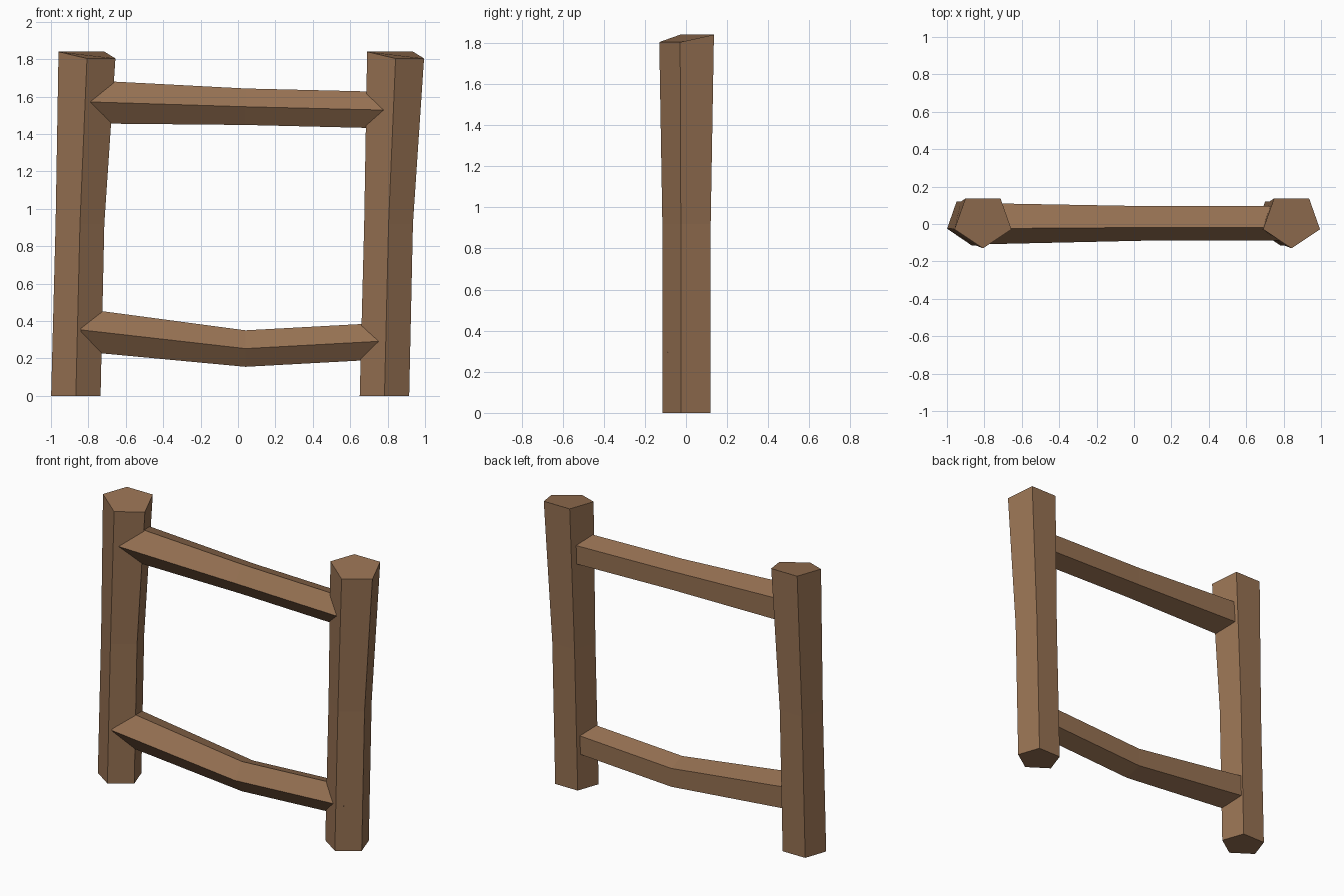
import bpy, bmesh, math

cube = bpy.data.objects.get("Cube")
if cube:
    bpy.data.objects.remove(cube, do_unlink=True)

# Single wood colour
COLOUR = (0.305, 0.165, 0.085, 1.0)
wood = bpy.data.materials.new("brown wood")
wood.use_nodes = True
wood.diffuse_color = COLOUR
bsdf = wood.node_tree.nodes["Principled BSDF"]
bsdf.inputs["Base Color"].default_value = COLOUR
bsdf.inputs["Roughness"].default_value = 0.9

# Pentagon with one corner pointing to the front, counter-clockwise from there
PENTAGON = [(math.cos(a), math.sin(a))
            for a in (math.radians(-90 + 72 * i) for i in range(5))]


def loft(name, rings):
    """Skin a list of five-point rings into a closed, flat-shaded beam."""
    bm = bmesh.new()
    loops = [[bm.verts.new(p) for p in ring] for ring in rings]
    for low, high in zip(loops, loops[1:]):
        for i in range(5):
            j = (i + 1) % 5
            bm.faces.new((low[i], low[j], high[j], high[i]))
    bm.faces.new(loops[0][::-1])
    bm.faces.new(loops[-1])
    bmesh.ops.recalc_face_normals(bm, faces=bm.faces)
    mesh = bpy.data.meshes.new(name)
    bm.to_mesh(mesh)
    bm.free()
    mesh.materials.append(wood)
    obj = bpy.data.objects.new(name, mesh)
    bpy.context.collection.objects.link(obj)
    return obj


# Leaning posts: x, y, x radius, y radius, height of each ring
POST = [(-0.042, 0.015, 0.139, 0.130, 0.0),
        (-0.020, 0.015, 0.137, 0.130, 0.92),
        (0.0175, 0.017, 0.160, 0.147, 1.84)]


def post(name, offset):
    rings = [[(offset + x + rx * c, y + ry * s, z) for c, s in PENTAGON]
             for x, y, rx, ry, z in POST]
    # The cut top dips at the front and left-hand-side corners
    for i in (0, 1):
        x, y, z = rings[-1][i]
        rings[-1][i] = (x, y, z - 0.036)
    return loft(name, rings)


post("right_post", -0.825)
post("left_post", 0.825)


# Bent rails: x, height, radius of each ring
def rail(name, stations):
    return loft(name, [[(x, 0.013 + r * s, z + r * c) for c, s in PENTAGON]
                       for x, z, r in stations])


rail("upper_rail", [(-0.83, 1.573, 0.122), (0.04, 1.546, 0.1025), (0.83, 1.527, 0.1025)])
rail("lower_rail", [(-0.84, 0.353, 0.121), (0.04, 0.253, 0.1025), (0.83, 0.296, 0.1025)])
